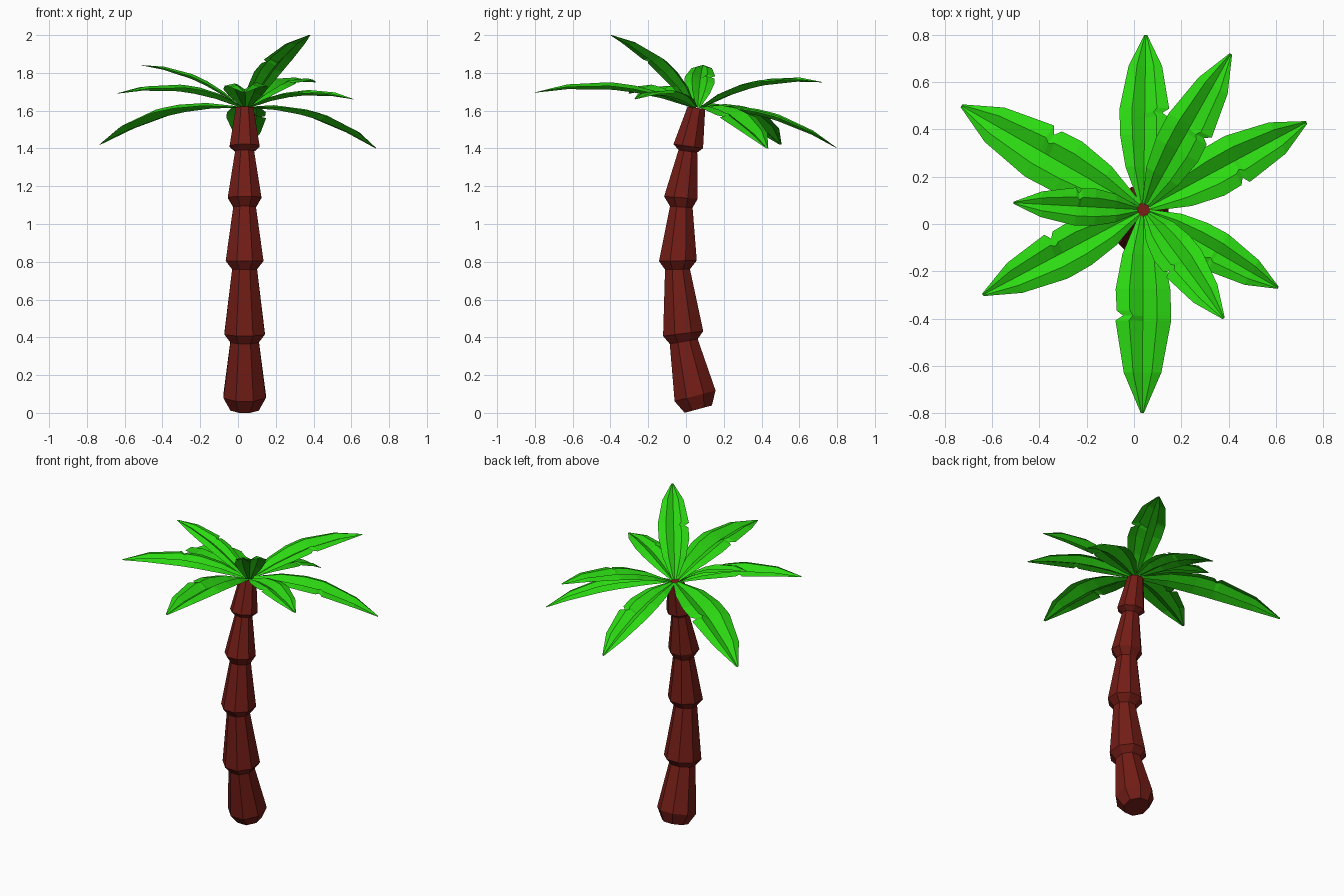
import bpy, bmesh
from math import sin, cos, pi, radians
from mathutils import Vector

if "Cube" in bpy.data.objects:
    bpy.data.objects.remove(bpy.data.objects["Cube"])


def material(name, rgb):
    m = bpy.data.materials.new(name)
    m.diffuse_color = (*rgb, 1)
    m.use_nodes = True
    m.node_tree.nodes["Principled BSDF"].inputs["Base Color"].default_value = m.diffuse_color
    return m


def finish(name, bm, mat):
    mesh = bpy.data.meshes.new(name)
    bm.to_mesh(mesh)
    bm.free()
    mesh.materials.append(mat)
    ob = bpy.data.objects.new(name, mesh)
    bpy.context.collection.objects.link(ob)
    return ob


bark = material("bark", (0.17, 0.012, 0.008))
green = material("leaf_green", (0.025, 0.70, 0.006))

# Trunk: octagonal rings (centre y, centre z, half width, tilt in degrees)
rings = [
    (0.065, 0.020, 0.075, 15), (0.048, 0.090, 0.112, 15),
    (-0.012, 0.378, 0.075, 10), (-0.015, 0.420, 0.107, 7),
    (-0.045, 0.760, 0.066, 1), (-0.043, 0.805, 0.100, 1),
    (-0.025, 1.090, 0.060, -4), (-0.027, 1.140, 0.089, -4),
    (0.010, 1.385, 0.050, -8), (0.012, 1.412, 0.079, -8),
    (0.055, 1.615, 0.047, -8),
]
bm = bmesh.new()
loops = []
for cy, cz, half, tilt in rings:
    r, t = half / cos(pi / 8), radians(tilt)
    loop = []
    for i in range(8):
        a = (i + 0.5) * pi / 4
        v = r * sin(a)
        loop.append(bm.verts.new((0.035 + r * cos(a), cy + v * cos(t), cz + v * sin(t))))
    loops.append(loop)
for lo, hi in zip(loops, loops[1:]):
    for i in range(8):
        j = (i + 1) % 8
        bm.faces.new((lo[i], lo[j], hi[j], hi[i]))
bm.faces.new(loops[0][::-1])
bm.faces.new(loops[-1])
finish("trunk", bm, bark)

# Leaf outline: (position along leaf, left half width, right half width), with a notch on the right
outline = [
    (0, 0.025, 0.025), (0.2, 0.105, 0.105), (0.38, 0.138, 0.138),
    (0.49, 0.142, 0.132), (0.515, 0.143, 0.100), (0.54, 0.143, 0.138),
    (0.80, 0.095, 0.095), (1, 0.008, 0.008),
]


def leaf(name, tip):
    crown = Vector((0.04, 0.06, 1.615))
    tip = Vector(tip)
    out = Vector((tip.x - crown.x, tip.y - crown.y, 0)).normalized()
    start = crown + out * 0.025
    chord = tip - start
    length = chord.length
    side = chord.cross(Vector((0, 0, 1))).normalized()
    up = side.cross(chord).normalized()
    bm = bmesh.new()
    rows = []
    for t, left, right in outline:
        centre = start + chord * t + up * length * 0.26 * t * (1 - t)
        # Folded section: low midrib, raised ribs, slightly drooping edges
        section = [(-left, 0.15), (-left * 0.5, 0.32), (0, 0), (right * 0.5, 0.26), (right, 0.15)]
        rows.append([bm.verts.new(centre + side * s * length
                                  + up * length * h * max(left, right))
                     for s, h in section])
    for a, b in zip(rows, rows[1:]):
        for i in range(4):
            bm.faces.new((a[i], a[i + 1], b[i + 1], b[i]))
    finish(name, bm, green)


# Nine leaves around the crown, given by their tips
tips = [
    (0.05, 0.80, 1.40), (0.41, 0.72, 1.75), (0.73, 0.43, 1.40),
    (0.61, -0.27, 1.66), (0.38, -0.40, 2.00), (0.035, -0.80, 1.695),
    (-0.64, -0.30, 1.69), (-0.51, 0.09, 1.84), (-0.73, 0.50, 1.42),
]
for n, tip in enumerate(tips, 1):
    leaf(f"leaf_{n}", tip)
